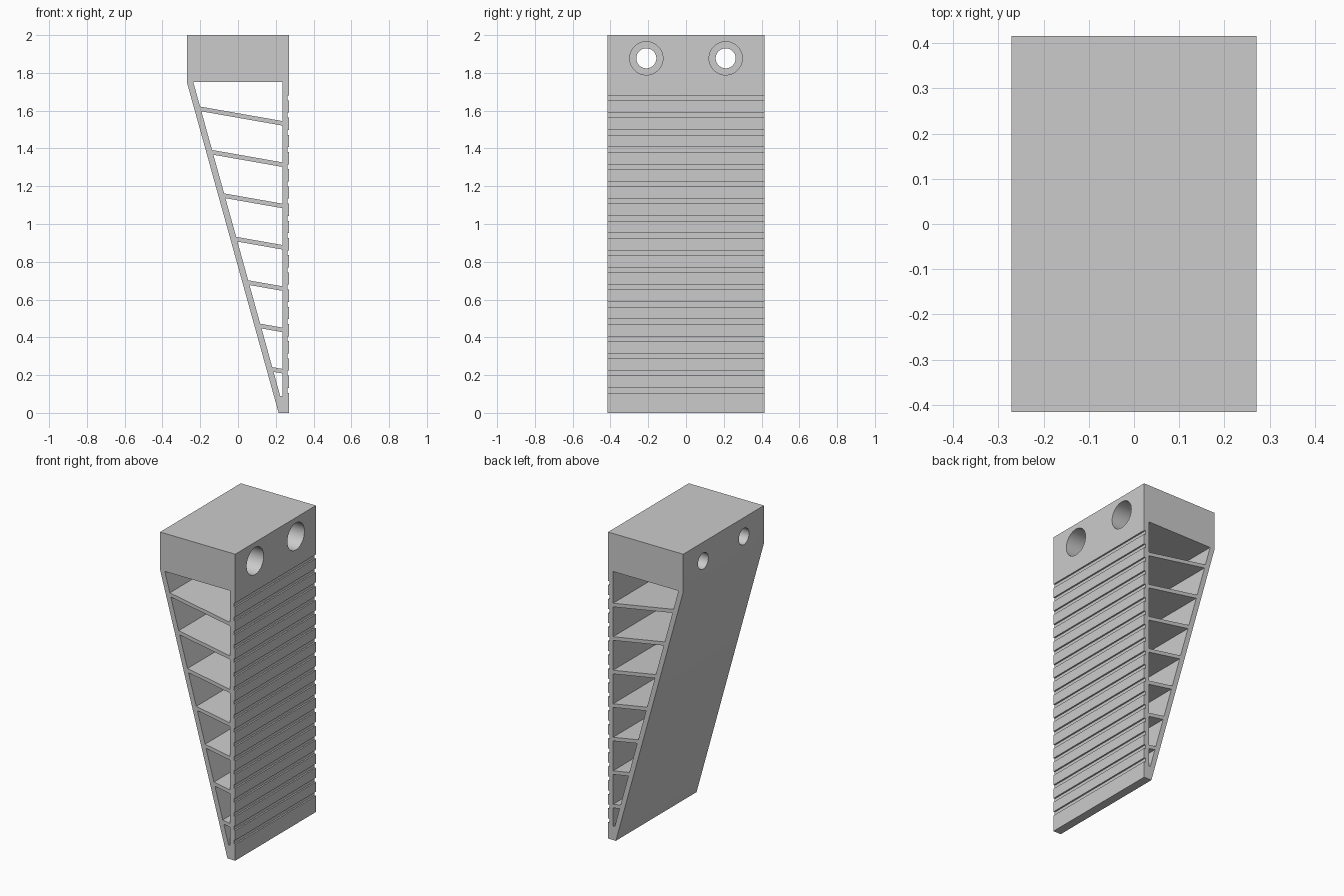
import bpy, bmesh, math

cube = bpy.data.objects.get("Cube")
if cube:
    bpy.data.objects.remove(cube)

HALF_DEPTH = 0.416
RIGHT = 0.271          # gripping face
SLOPE = -0.277         # x change of the slanted back per unit of height
INNER_X = 0.235        # inside of the grooved wall
RIB_SLOPE = -0.176

grey = bpy.data.materials.new("light grey")
grey.use_nodes = True
grey.diffuse_color = (0.6, 0.6, 0.6, 1)
grey.node_tree.nodes["Principled BSDF"].inputs["Base Color"].default_value = (0.6, 0.6, 0.6, 1)


def make_object(name, bm):
    bmesh.ops.recalc_face_normals(bm, faces=bm.faces)
    mesh = bpy.data.meshes.new(name)
    bm.to_mesh(mesh)
    bm.free()
    mesh.materials.append(grey)
    obj = bpy.data.objects.new(name, mesh)
    bpy.context.collection.objects.link(obj)
    return obj


def add_prism(bm, outline, half):
    """Extrude an (x, z) outline along y."""
    face = bm.faces.new([bm.verts.new((x, -half, z)) for x, z in outline])
    new = bmesh.ops.extrude_face_region(bm, geom=[face])["geom"]
    bmesh.ops.translate(bm, vec=(0, 2 * half, 0),
                        verts=[v for v in new if isinstance(v, bmesh.types.BMVert)])


def cut(body, name, bm):
    cutter = make_object(name, bm)
    cutter.hide_render = True
    mod = body.modifiers.new(name, "BOOLEAN")
    mod.operation = "DIFFERENCE"
    mod.solver = "EXACT"
    mod.object = cutter
    bpy.context.view_layer.objects.active = body
    bpy.ops.object.modifier_apply(modifier=mod.name)
    bpy.data.objects.remove(cutter)


# Solid wedge with mounting block on top
bm = bmesh.new()
add_prism(bm, [(0.215, 0), (RIGHT, 0), (RIGHT, 2), (-RIGHT, 2), (-RIGHT, 1.752)], HALF_DEPTH)
finger = make_object("ribbed_finger", bm)


# Openings between the slanted ribs
def back_x(z):
    return -0.237 + SLOPE * (z - 1.752)


def back_point(right_z):
    """Where a rib line starting at right_z meets the slanted back wall."""
    z = (right_z + RIB_SLOPE * (back_x(0) - INNER_X)) / (1 - RIB_SLOPE * SLOPE)
    return back_x(z), z


bm = bmesh.new()
rib_tops = [1.545 - i * 0.2187 for i in range(7)]
for i, top in enumerate(rib_tops):
    if i == 0:
        ceiling = [(INNER_X, 1.752), (back_x(1.752), 1.752)]
    else:
        under = rib_tops[i - 1] - 0.024
        ceiling = [(INNER_X, under), back_point(under)]
    add_prism(bm, [back_point(top), (INNER_X, top)] + ceiling, 0.5)
under = rib_tops[-1] - 0.024
add_prism(bm, [(back_x(0.09), 0.09), (INNER_X, 0.09), (INNER_X, under), back_point(under)], 0.5)
cut(finger, "opening_cutter", bm)

# Grip grooves
bm = bmesh.new()
for i in range(18):
    z = 0.106 + i * 0.0911
    add_prism(bm, [(RIGHT - 0.01, z), (RIGHT + 0.1, z),
                   (RIGHT + 0.1, z + 0.026), (RIGHT - 0.01, z + 0.026)], 0.5)
cut(finger, "groove_cutter", bm)

# Counterbored screw holes
bm = bmesh.new()
STEP_X = -0.1
profile = [(-0.4, 0), (-0.4, 0.053), (STEP_X, 0.053), (STEP_X, 0.088), (0.4, 0.088), (0.4, 0)]
for side in (-1, 1):
    verts = [bm.verts.new((x, side * 0.21 + r, 1.877)) for x, r in profile]
    edges = [bm.edges.new(pair) for pair in zip(verts, verts[1:])]
    bmesh.ops.spin(bm, geom=verts + edges, cent=(0, side * 0.21, 1.877), axis=(1, 0, 0),
                   angle=math.tau, steps=48)
bmesh.ops.remove_doubles(bm, verts=bm.verts, dist=0.0001)
cut(finger, "screw_hole_cutter", bm)

bpy.ops.object.select_all(action="DESELECT")
finger.select_set(True)
bpy.context.view_layer.objects.active = finger
bpy.ops.object.shade_smooth_by_angle(angle=math.radians(30))
